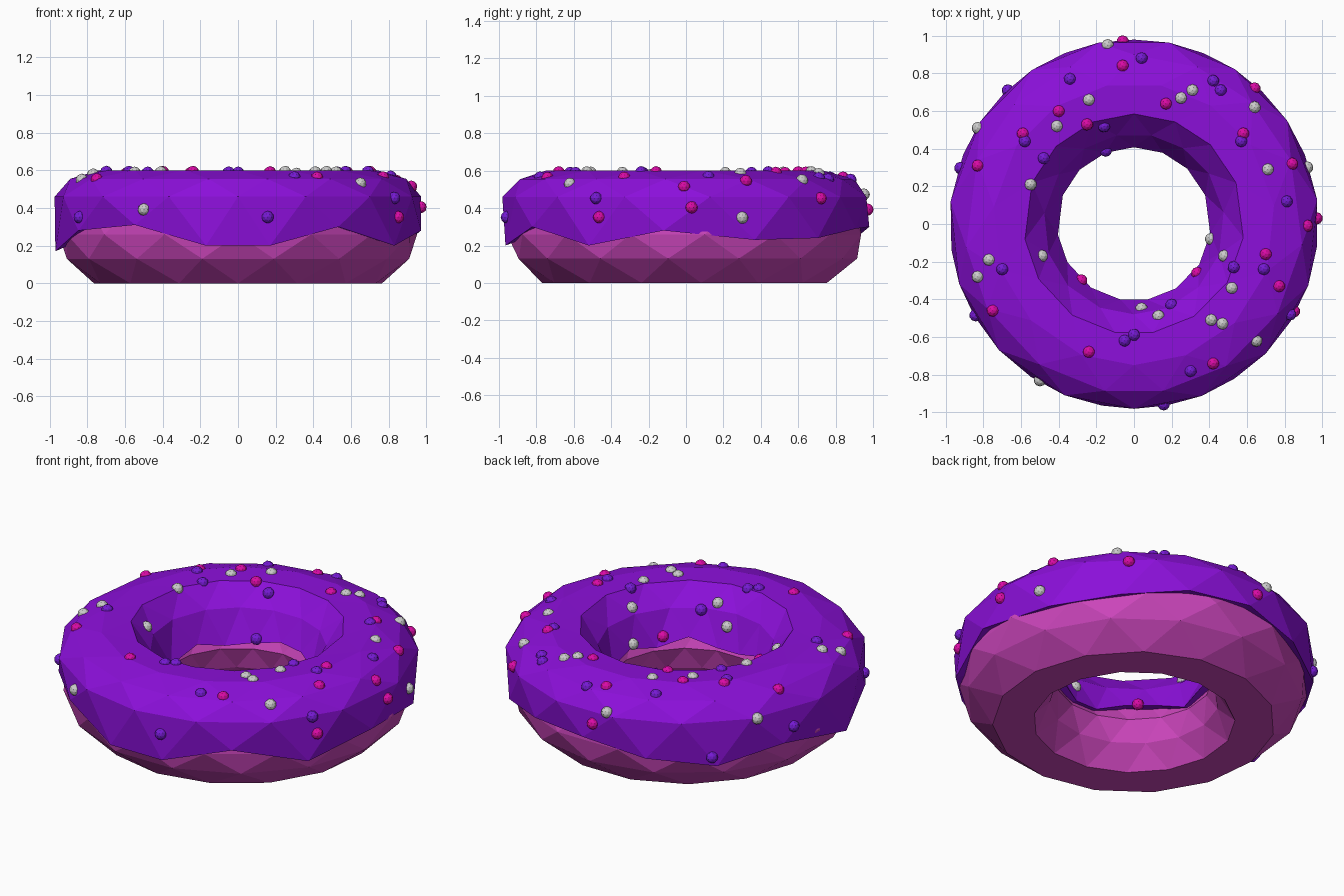
import bpy, bmesh
from math import radians, cos, sin
from mathutils import Vector, Matrix
from mathutils.bvhtree import BVHTree

if "Cube" in bpy.data.objects:
    bpy.data.objects.remove(bpy.data.objects["Cube"])


def finish(bm, name, color=None):
    me = bpy.data.meshes.new(name)
    bm.to_mesh(me)
    ob = bpy.data.objects.new(name, me)
    bpy.context.collection.objects.link(ob)
    if color:
        mat = bpy.data.materials.new(name + "_color")
        mat.diffuse_color = (*color, 1)
        mat.use_nodes = True
        mat.node_tree.nodes["Principled BSDF"].inputs["Base Color"].default_value = mat.diffuse_color
        me.materials.append(mat)
    return ob


def faceted_ring(profile, angles, wave):
    """Closed profile of (radius, z, half-step phase, wave weight) swept round z."""
    bm = bmesh.new()
    n = len(angles)
    rings = []
    for r, z, phase, w in profile:
        ring = []
        for i in range(n):
            step = (angles[(i + 1) % n] - angles[i]) % 360
            a = radians(angles[i] + phase * step / 2)
            ring.append(bm.verts.new((r * cos(a), r * sin(a), z + w * wave[i])))
        rings.append(ring)
    for k, a in enumerate(rings):
        m = (k + 1) % len(rings)
        b = rings[m]
        pa, pb = profile[k][2], profile[m][2]
        for i in range(n):
            j = (i + 1) % n
            if pa == pb:
                bm.faces.new((a[i], a[j], b[j], b[i]))
            elif pa < pb:
                bm.faces.new((a[i], a[j], b[i]))
                bm.faces.new((b[i], a[j], b[j]))
            else:
                bm.faces.new((a[i], a[j], b[j]))
                bm.faces.new((a[i], b[j], b[i]))
    bmesh.ops.recalc_face_normals(bm, faces=bm.faces)
    return bm


# Icing edge: angle round the ring and height of the drip
edge = [(-7, .28), (22, .23), (46, .24), (68, .29), (90, .30), (112, .24), (135, .20),
        (158, .27), (188, .17), (210, .28), (236, .31), (260, .20), (280, .20),
        (303, .30), (328, .20)]
angles = [a for a, z in edge]
wave = [z - .25 for a, z in edge]

# Dough
dough = [(.77, 0, 0, 0), (.915, .13, 1, 0), (.957, .26, 0, 0), (.92, .42, 1, 0),
         (.77, .53, 0, 0), (.62, .52, 1, 0), (.49, .40, 0, 0), (.425, .26, 1, 0),
         (.46, .13, 0, 0), (.55, 0, 1, 0)]
bm = faceted_ring(dough, [i * 24 + 6 for i in range(15)], wave)
finish(bm, "dough", (.60, .06, .50))
bm.free()

# Icing
icing = [(.90, .27, 0, .8), (.98, .25, 0, 1), (.982, .46, 1, 0), (.90, .555, 0, 0),
         (.75, .60, 1, 0), (.585, .595, 0, 0), (.48, .48, 1, 0), (.408, .31, 0, .5),
         (.47, .32, 0, .5)]
bm = faceted_ring(icing, angles, wave)
finish(bm, "icing", (.26, .005, .70))
tree = BVHTree.FromBMesh(bm)
bm.free()


# Sprinkles: dropped from above onto the icing, or pressed into its side
def sprinkles(name, spots, color=None):
    bm = bmesh.new()
    for x, y in spots:
        hit = tree.ray_cast(Vector((x, y, 2)), Vector((0, 0, -1)))[0]
        if hit is None:
            hit = tree.find_nearest(Vector((x, y, .36)))[0]
        bmesh.ops.create_icosphere(bm, subdivisions=2, radius=.033,
                                   matrix=Matrix.Translation(hit - Vector((0, 0, .008))))
    finish(bm, name, color)
    bm.free()


sprinkles("grey_sprinkles", [
    (-.14, .95), (-.24, .66), (.31, .71), (.25, .67), (.64, .62), (-.41, .52),
    (-.83, .51), (-.55, .21), (.71, .29), (.92, .30), (-.49, -.17), (-.77, -.19),
    (-.83, -.28), (.48, -.17), (.52, -.34), (.41, -.51), (.47, -.53), (.65, -.62),
    (.13, -.49), (.04, -.45), (-.50, -.83), (.41, -.08)])
sprinkles("pink_sprinkles", [
    (-.06, .84), (-.06, .97), (.17, .64), (-.40, .60), (-.59, .48), (-.25, .53),
    (.58, .48), (.64, .72), (-.83, .31), (.84, .32), (.97, .03), (.92, -.01),
    (.70, -.16), (.77, -.33), (.86, -.47), (.42, -.74), (-.24, -.68), (-.75, -.46),
    (-.28, -.30), (.32, -.24)], (.70, .003, .38))
sprinkles("purple_sprinkles", [
    (.04, .88), (-.34, .77), (.42, .76), (.46, .71), (-.67, .71), (-.16, .52),
    (-.15, .39), (-.48, .35), (-.58, .44), (.57, .44), (-.93, .30), (.81, .12),
    (-.70, -.24), (.53, -.23), (.69, -.24), (.20, -.43), (-.05, -.62), (0, -.59),
    (.30, -.78), (-.85, -.49), (.83, -.48), (.16, -.97)], (.18, .01, .65))
